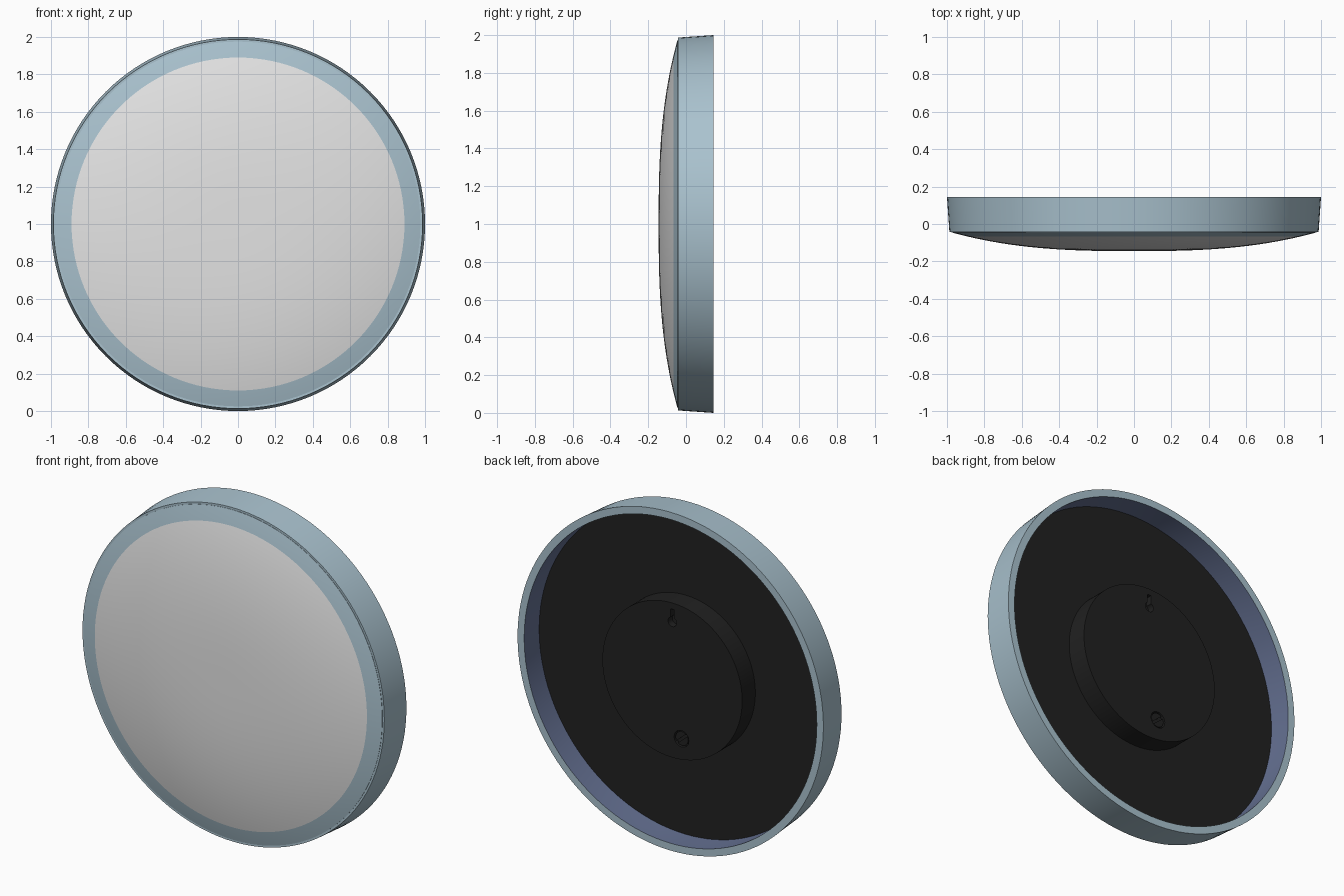
import bpy
import bmesh
import math
from mathutils import Matrix, Vector

if "Cube" in bpy.data.objects:
    bpy.data.objects.remove(bpy.data.objects["Cube"], do_unlink=True)

CENTRE = Vector((0, 0, 1))
SEGMENTS = 128


def material(name, rgb):
    mat = bpy.data.materials.new(name)
    mat.use_nodes = True
    mat.diffuse_color = (*rgb, 1)
    mat.node_tree.nodes["Principled BSDF"].inputs["Base Color"].default_value = (*rgb, 1)
    return mat


blue = material("blue grey", (0.40, 0.54, 0.62))
white = material("soft white", (0.78, 0.78, 0.78))
black = material("black", (0.015, 0.015, 0.015))
indigo = material("dusky indigo", (0.13, 0.165, 0.29))


def finish(bm, name, mats):
    bmesh.ops.remove_doubles(bm, verts=bm.verts, dist=1e-5)
    bmesh.ops.recalc_face_normals(bm, faces=bm.faces)
    mesh = bpy.data.meshes.new(name)
    bm.to_mesh(mesh)
    bm.free()
    obj = bpy.data.objects.new(name, mesh)
    bpy.context.collection.objects.link(obj)
    for mat in mats:
        mesh.materials.append(mat)
    return obj


def smooth(obj):
    bpy.ops.object.select_all(action="DESELECT")
    obj.select_set(True)
    bpy.context.view_layer.objects.active = obj
    bpy.ops.object.shade_smooth_by_angle(angle=math.radians(30))


def lathe(name, profile, mats, closed=False):
    """Spin (radius, y) points about the front-to-back axis."""
    bm = bmesh.new()
    verts = [bm.verts.new(CENTRE + Vector((r, y, 0))) for r, y in profile]
    ends = list(zip(verts, verts[1:]))
    if closed:
        ends.append((verts[-1], verts[0]))
    edges = [bm.edges.new(pair) for pair in ends]
    bmesh.ops.spin(bm, geom=verts + edges, cent=CENTRE, axis=(0, 1, 0),
                   angle=math.tau, steps=SEGMENTS, use_duplicate=False)
    return finish(bm, name, mats)


def plug(name, x, z, radius, y0, y1, sides=32):
    """Short cylinder lying along y."""
    bm = bmesh.new()
    place = Matrix.Translation((x, (y0 + y1) / 2, z)) @ Matrix.Rotation(math.pi / 2, 4, "X")
    bmesh.ops.create_cone(bm, cap_ends=True, segments=sides, radius1=radius,
                          radius2=radius, depth=y1 - y0, matrix=place)
    return finish(bm, name, [black])


def box(name, centre, size, tilt=0):
    bm = bmesh.new()
    place = (Matrix.Translation(centre) @ Matrix.Rotation(tilt, 4, "Y")
             @ Matrix.Diagonal((*size, 1)))
    bmesh.ops.create_cube(bm, size=1, matrix=place)
    return finish(bm, name, [black])


def cut(target, cutter):
    mod = target.modifiers.new("cut", "BOOLEAN")
    mod.operation = "DIFFERENCE"
    mod.solver = "EXACT"
    mod.object = cutter
    bpy.context.view_layer.objects.active = target
    bpy.ops.object.modifier_apply(modifier=mod.name)
    bpy.data.objects.remove(cutter, do_unlink=True)


# Tapered outer ring, with a darker inner wall
housing = lathe("housing_ring", [(0.955, -0.043), (0.987, -0.043), (1.0, 0.145),
                                 (0.957, 0.145), (0.957, 0.0)], [blue, indigo], closed=True)
for face in housing.data.polygons:
    outward = (face.center - CENTRE).normalized()
    if face.normal.dot(outward) < -0.5:
        face.material_index = 1
smooth(housing)

# Domed front: white centre, blue border
EDGE, BORDER, APEX = 0.975, 0.89, -0.145


def dome(r):
    return APEX + 0.1 * (r / EDGE) ** 2.7


radii = [BORDER * i / 20 for i in range(21)] + [BORDER + (EDGE - BORDER) * i / 4 for i in range(1, 5)]
front = lathe("domed_front", [(r, dome(r)) for r in radii] + [(EDGE, -0.03), (0, -0.03)], [white, blue])
for face in front.data.polygons:
    c = face.center - CENTRE
    if math.hypot(c.x, c.z) > BORDER or face.normal.y > 0.5:
        face.material_index = 1
smooth(front)

# Recessed back panel
smooth(lathe("back_panel", [(0, -0.02), (0.958, -0.02), (0.958, 0.005), (0, 0.005)], [black]))

# Raised mounting hub with keyhole and screw pocket
HUB = 0.128
hub = lathe("mounting_hub", [(0, 0.0), (0.457, 0.0), (0.457, HUB), (0, HUB)], [black])
cut(hub, plug("keyhole_round", 0, 1.345, 0.028, HUB - 0.04, HUB + 0.02))
cut(hub, box("keyhole_slot", (0, HUB - 0.01, 1.385), (0.024, 0.06, 0.07)))
cut(hub, plug("screw_pocket", -0.06, 0.67, 0.048, HUB - 0.025, HUB + 0.02))
smooth(hub)

# Slotted screw sitting in its pocket
screw = plug("slotted_screw", -0.06, 0.67, 0.041, HUB - 0.03, HUB - 0.004)
cut(screw, box("screw_slot", (-0.06, HUB, 0.67), (0.1, 0.025, 0.014), tilt=math.radians(40)))
smooth(screw)
